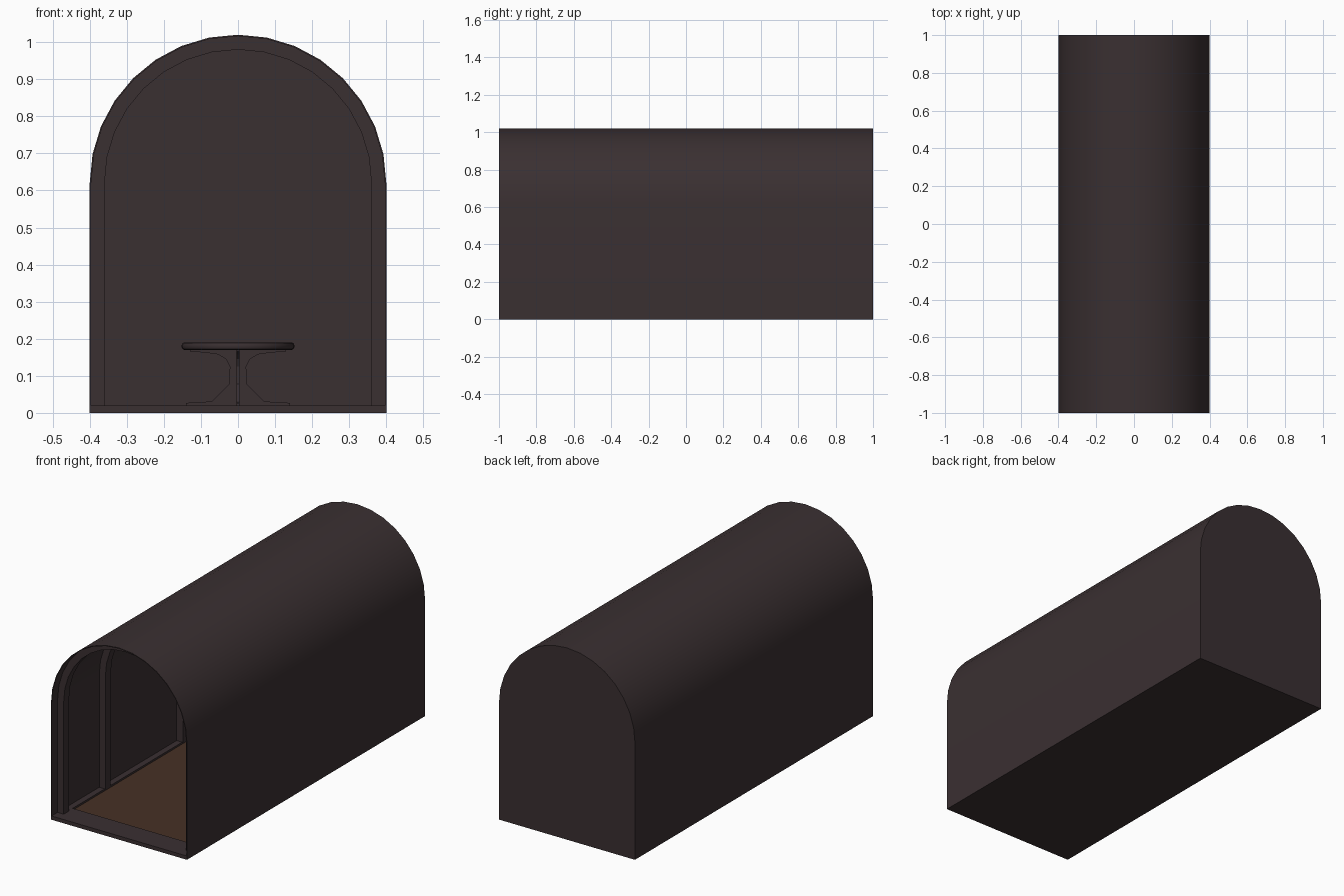
import bpy
import bmesh
from math import cos, sin, pi

if "Cube" in bpy.data.objects:
    bpy.data.objects.remove(bpy.data.objects["Cube"], do_unlink=True)

HALF, SPRING, FLOOR, SKIN, SEGS = 0.4, 0.62, 0.02, 0.004, 16


def material(name, rgb):
    m = bpy.data.materials.new(name)
    m.use_nodes = True
    m.diffuse_color = (*rgb, 1)
    m.node_tree.nodes["Principled BSDF"].inputs["Base Color"].default_value = (*rgb, 1)
    return m


DARK = material("dark_umber", (0.042, 0.029, 0.031))
BROWN = material("brown_floor", (0.062, 0.030, 0.018))


def finish(name, bm, mats=(DARK,), smooth=False):
    bmesh.ops.recalc_face_normals(bm, faces=bm.faces)
    mesh = bpy.data.meshes.new(name)
    bm.to_mesh(mesh)
    bm.free()
    for m in mats:
        mesh.materials.append(m)
    obj = bpy.data.objects.new(name, mesh)
    bpy.context.collection.objects.link(obj)
    if smooth:
        bpy.ops.object.select_all(action="DESELECT")
        obj.select_set(True)
        bpy.context.view_layer.objects.active = obj
        bpy.ops.object.shade_smooth_by_angle(angle=pi / 6)
    return obj


def arch(r, z0):
    """Upright sides with a half-round top, as (x, z) points."""
    curve = [(r * cos(pi * i / SEGS), SPRING + r * sin(pi * i / SEGS))
             for i in range(SEGS + 1)]
    return [(r, z0)] + curve + [(-r, z0)]


def extrude_y(bm, points, y0, y1):
    """Solid made by pushing an (x, z) outline along y."""
    face = bm.faces.new([bm.verts.new((x, y0, z)) for x, z in points])
    ext = bmesh.ops.extrude_face_region(bm, geom=[face])["geom"]
    moved = [v for v in ext if isinstance(v, bmesh.types.BMVert)]
    bmesh.ops.translate(bm, verts=moved, vec=(0, y1 - y0, 0))


def arch_band(name, r_out, r_in, z0, y0, y1):
    """Hollow arch between two radii."""
    bm = bmesh.new()
    extrude_y(bm, arch(r_out, z0) + arch(r_in, z0)[::-1], y0, y1)
    return finish(name, bm, smooth=True)


# Vaulted shell and closed back
arch_band("vault_shell", HALF, HALF - SKIN, 0, -1, 1)
bm = bmesh.new()
extrude_y(bm, arch(HALF - SKIN, 0), 1 - SKIN, 1)
finish("back_wall", bm)

# Ribs inside the vault
for i, y in enumerate((-0.95, -0.6, 0.05, 0.7)):
    arch_band(f"rib_{i + 1}", HALF - SKIN, 0.36, FLOOR, y, y + 0.045)

# Floor slab with a recessed brown panel inside a border
bm = bmesh.new()
bmesh.ops.create_cube(bm, size=1)
for v in bm.verts:
    v.co.x *= 2 * (HALF - SKIN)
    v.co.y *= 2 * (1 - SKIN)
    v.co.z = (v.co.z + 0.5) * FLOOR
    if v.co.y < 0:
        v.co.y = -1
top = max(bm.faces, key=lambda f: f.calc_center_median().z)
bmesh.ops.inset_region(bm, faces=[top], thickness=0.046)
for v in top.verts:
    if v.co.y < 0:
        v.co.y = -0.87
ext = bmesh.ops.extrude_face_region(bm, geom=[top])["geom"]
bmesh.ops.translate(bm, vec=(0, 0, -0.01),
                    verts=[g for g in ext if isinstance(g, bmesh.types.BMVert)])
for g in ext:
    if isinstance(g, bmesh.types.BMFace):
        g.material_index = 1
if top.is_valid:
    bm.faces.remove(top)
finish("floor", bm, (DARK, BROWN))

# Round table top with softened rim
bm = bmesh.new()
bmesh.ops.create_cone(bm, cap_ends=True, segments=32, radius1=0.152,
                      radius2=0.152, depth=0.02)
bmesh.ops.translate(bm, verts=bm.verts, vec=(0, 0, 0.18))
rim = [e for e in bm.edges if abs(e.verts[0].co.z - e.verts[1].co.z) < 0.001]
bmesh.ops.bevel(bm, geom=rim, offset=0.007, segments=2, profile=0.5, affect="EDGES")
finish("table_top", bm, smooth=True)

# Two crossed pedestal plates under the table
half = [(0.14, 0.01), (0.14, 0.027), (0.07, 0.031), (0.024, 0.078),
        (0.022, 0.125), (0.032, 0.145), (0.055, 0.158), (0.09, 0.163),
        (0.13, 0.165), (0.13, 0.17)]
outline = half + [(-x, z) for x, z in reversed(half)]
for name, turn in (("table_leg_wide", 0), ("table_leg_deep", pi / 2)):
    bm = bmesh.new()
    extrude_y(bm, outline, -0.004, 0.004)
    finish(name, bm).rotation_euler.z = turn
